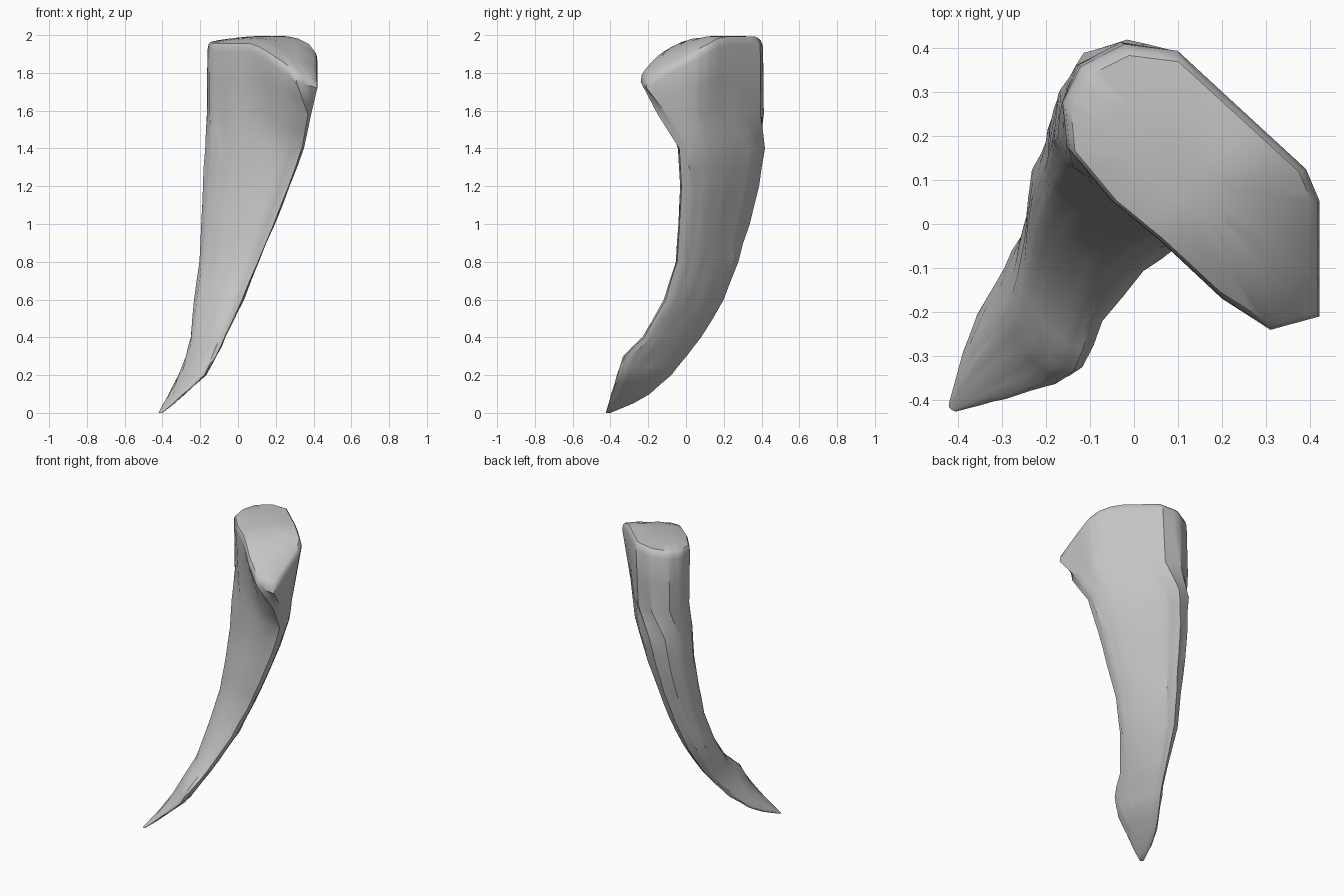
import bpy, bmesh, math, random
from mathutils import Vector

if "Cube" in bpy.data.objects:
    bpy.data.objects.remove(bpy.data.objects["Cube"])

random.seed(4)
PER_SIDE = 3  # points along each side of an outline

# Outline of the broad end, seen from above
END = [(-.16, .27), (-.12, .35), (-.02, .4), (.1, .385), (.22, .275), (.39, .12), (.42, .05),
       (.42, -.21), (.31, -.24), (.2, -.17), (.06, -.04), (-.05, .05), (-.15, .17)]

# Outline where the shaft starts to flare into the broad end
FLARE = [(-.165, .27), (-.13, .36), (-.03, .412), (.08, .395), (.2, .275), (.33, .12), (.37, .05),
         (.387, -.1), (.37, -.15), (.23, -.1), (.075, .0), (-.05, .075), (-.15, .18)]

# Shaft outline in a unit box: rounded at the back left, pointed at the front right
SHAFT = [(0, .52), (.02, .75), (.12, .93), (.3, 1), (.48, .92), (.75, .6), (.91, .36),
         (1, .13), (.98, .02), (.83, 0), (.6, .05), (.3, .21), (.07, .38)]

# Shaft sections: z, x min, x max, y min, y max, share of the shaft outline against an oval
SECTIONS = [(0, -.42, -.40, -.425, -.40, .8), (.05, -.395, -.335, -.41, -.28, .9),
            (.1, -.365, -.28, -.395, -.19, .9), (.2, -.315, -.17, -.365, -.08, .9),
            (.3, -.275, -.112, -.335, 0, .9), (.4, -.25, -.065, -.23, .08, .9),
            (.6, -.235, .03, -.115, .2, .9), (.8, -.205, .11, -.055, .275, .95),
            (1.0, -.195, .195, -.04, .335, 1), (1.2, -.185, .275, -.03, .385, 1),
            (1.4, -.175, .35, -.045, .42, 1)]


def divide(points):
    """Split every side of a closed outline into equal steps."""
    pts = [Vector(p) for p in points]
    return [a.lerp(b, k / PER_SIDE) for a, b in zip(pts, pts[1:] + pts[:1]) for k in range(PER_SIDE)]


def fit(points, x0, x1, y0, y1):
    """Stretch an outline to fill a box."""
    xs, ys = [p.x for p in points], [p.y for p in points]
    return [Vector((x0 + (x1 - x0) * (p.x - min(xs)) / (max(xs) - min(xs)),
                    y0 + (y1 - y0) * (p.y - min(ys)) / (max(ys) - min(ys)))) for p in points]


def cap_height(p):
    """Broad end: level at the back left, falling away to the front right corner."""
    d, e = (p.x - p.y) / math.sqrt(2), (p.x + p.y) / math.sqrt(2)
    return 1.95 + .11 * e - .21 * (max(0, d - .05) / .4) ** 1.5


rim = divide(END)
unit = fit(divide(SHAFT), -1, 1, -1, 1)
levels = []

# Curved shaft and flare
for z, x0, x1, y0, y1, share in SECTIONS:
    shape = [p.normalized().lerp(p, share) for p in unit]
    levels.append([p.to_3d() + Vector((0, 0, z)) for p in fit(shape, x0, x1, y0, y1)])
levels.append([p.to_3d() + Vector((0, 0, 1.58)) for p in divide(FLARE)])

# Shoulder just under the rim
levels.append([Vector((p.x, p.y, cap_height(p) - .04)) for p in fit(rim, -.162, .42, -.24, .408)])

# Rings halfway between the levels, with slight unevenness along the shaft
rings = [levels[0]]
for low, high in zip(levels, levels[1:]):
    rings.append([a.lerp(b, .5) for a, b in zip(low, high)])
    rings.append(high)
for ring in rings[4:-4]:
    for p in ring:
        p.x += random.uniform(-.003, .003)
        p.y += random.uniform(-.003, .003)

# Rim and gently domed end face
centre = Vector((.12, .1))
for scale, lift in ((.985, -.008), (.94, .005), (.65, .015), (.3, .02)):
    ring = [centre + (p - centre) * scale for p in rim]
    rings.append([Vector((p.x, p.y, cap_height(p) + lift)) for p in ring])

bm = bmesh.new()
loops = [[bm.verts.new(c) for c in ring] for ring in rings]
count = len(rim)
for low, high in zip(loops, loops[1:]):
    for i in range(count):
        j = (i + 1) % count
        bm.faces.new((low[i], low[j], high[j], high[i]))
bm.faces.new(loops[0])
bm.faces.new(loops[-1])
bmesh.ops.recalc_face_normals(bm, faces=bm.faces)

mesh = bpy.data.meshes.new("horn")
bm.to_mesh(mesh)
bm.free()
horn = bpy.data.objects.new("horn", mesh)
bpy.context.collection.objects.link(horn)

grey = bpy.data.materials.new("bone grey")
grey.diffuse_color = (.55, .55, .55, 1)
grey.use_nodes = True
grey.node_tree.nodes["Principled BSDF"].inputs["Base Color"].default_value = grey.diffuse_color
mesh.materials.append(grey)

bpy.context.view_layer.objects.active = horn
horn.select_set(True)
bpy.ops.object.shade_smooth_by_angle(angle=math.radians(35))
